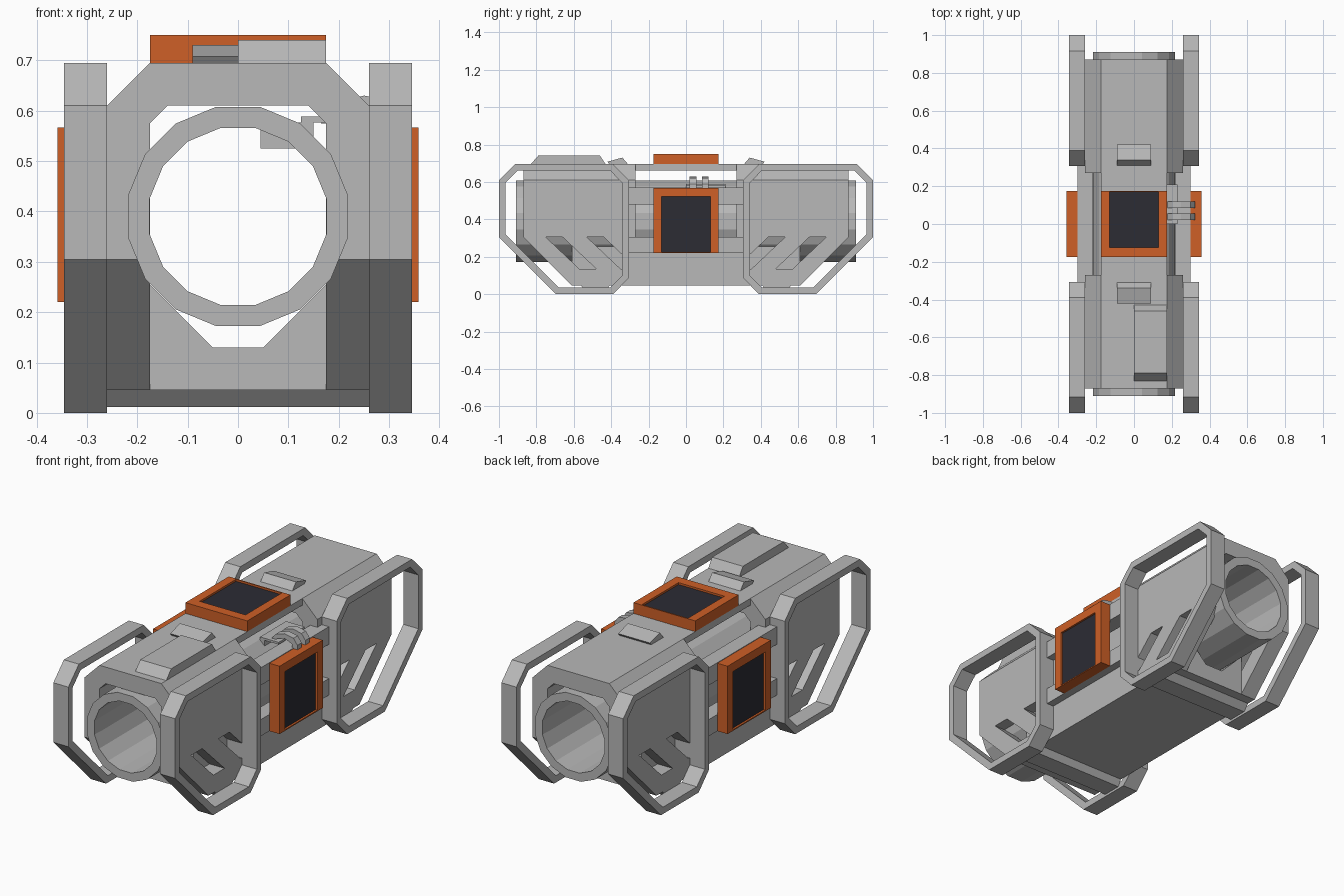
import bpy, bmesh
from math import pi, sin, cos
from mathutils import Vector

cube = bpy.data.objects.get("Cube")
if cube:
    bpy.data.objects.remove(cube, do_unlink=True)


def material(name, rgb):
    m = bpy.data.materials.new(name)
    m.use_nodes = True
    m.diffuse_color = (*rgb, 1)
    m.node_tree.nodes["Principled BSDF"].inputs["Base Color"].default_value = (*rgb, 1)
    return m


GREY = material("hull grey", (0.48, 0.48, 0.48))
ORANGE = material("frame orange", (0.62, 0.115, 0.02))
DARK = material("panel dark", (0.025, 0.025, 0.034))

# Axis the outline is extruded along -> rotation of the outline plane
TURN = {"x": (pi / 2, 0, pi / 2), "y": (pi / 2, 0, 0), "z": (0, 0, 0)}


def plate(name, axis, lo, hi, loops, mat=GREY):
    """Extrude a flat outline (first loop, later loops are holes) from lo to hi."""
    lo, hi = min(lo, hi), max(lo, hi)
    cu = bpy.data.curves.new(name, "CURVE")
    cu.dimensions = "2D"
    cu.fill_mode = "BOTH"
    cu.extrude = (hi - lo) / 2
    for loop in loops:
        sp = cu.splines.new("POLY")
        sp.points.add(len(loop) - 1)
        for p, (a, b) in zip(sp.points, loop):
            p.co = (a, b, 0, 1)
        sp.use_cyclic_u = True
    ob = bpy.data.objects.new(name, cu)
    bpy.context.collection.objects.link(ob)
    ob.rotation_euler = TURN[axis]
    setattr(ob.location, axis, (lo + hi) / 2)
    bpy.ops.object.select_all(action="DESELECT")
    ob.select_set(True)
    bpy.context.view_layer.objects.active = ob
    bpy.ops.object.convert(target="MESH")
    ob = bpy.context.view_layer.objects.active
    bm = bmesh.new()
    bm.from_mesh(ob.data)
    bmesh.ops.remove_doubles(bm, verts=bm.verts, dist=0.0002)
    bmesh.ops.recalc_face_normals(bm, faces=bm.faces)
    for f in bm.faces:
        f.smooth = False
        f.material_index = 0
    bm.to_mesh(ob.data)
    bm.free()
    ob.data.materials.clear()
    ob.data.materials.append(mat)
    return ob


def rect(a0, a1, b0, b1):
    return [(a0, b0), (a1, b0), (a1, b1), (a0, b1)]


def flip(loop, s):
    return [(a * s, b) for a, b in loop]


def mirrored(half):
    return half + [(-a, b) for a, b in reversed(half)]


def circle(r, n=16):
    return [(r * cos((i + .5) * 2 * pi / n), .39 + r * sin((i + .5) * 2 * pi / n))
            for i in range(n)]


SIDES = (("right", -1), ("left", 1))
ENDS = (("front", -1), ("back", 1))

# Central tube
plate("tube", "y", -.91, .91, [circle(.222), circle(.179)])

# Hull floor with sloped fillets
for side, s in SIDES:
    plate(side + "_floor_fillet", "y", -.61, .61,
          [flip([(.05, .13), (.175, .13), (.175, .255)], s)])
plate("floor", "y", -.61, .61, [rect(-.175, .175, .045, .13)])

# Hull side walls with slanted slots
wall = mirrored([(.27, .22), (.27, .61), (.87, .61), (.87, .305), (.61, .045)])
slots = []
for s in (-1, 1):
    slots.append(flip([(.75, .305), (.66, .305), (.48, .135), (.57, .135)], s))
    slots.append(flip([(.53, .305), (.44, .305), (.34, .21), (.34, .135), (.35, .135)], s))
for side, s in SIDES:
    plate(side + "_wall", "x", s * .175, s * .26, [wall] + slots)

# Roof shells and the bridge between them
roof = mirrored([(.14, .61), (.175, .575), (.175, .61), (.26, .61), (.175, .695)])
for end, e in ENDS:
    plate(end + "_roof", "y", e * .27, e * .87, [roof])
plate("roof_bridge", "y", -.27, .27, [rect(-.175, .175, .66, .695)])

# Guard rings and bottom cross bars
outer = [(.306, .086), (.306, .61), (.39, .695), (.915, .695),
         (1, .61), (1, .305), (.695, 0), (.39, 0)]
inner = [(.341, .1), (.341, .595), (.405, .66), (.9, .66),
         (.965, .595), (.965, .32), (.68, .035), (.405, .035)]
for end, e in ENDS:
    for side, s in SIDES:
        plate(f"{end}_{side}_guard_ring", "x", s * .26, s * .345,
              [flip(outer, e), flip(inner, e)])
    plate(end + "_cross_bar", "x", -.26, .26,
          [flip([(.41, .045), (.43, .012), (.53, .012), (.56, .045)], e)])
    # Roof clip
    plate(end + "_roof_clip", "x", -.09, .09,
          [flip([(.31, .695), (.34, .73), (.42, .708), (.41, .695)], e)])

# Raised box on the front roof
plate("roof_box", "x", 0, .175, [[(-.83, .695), (-.43, .695), (-.46, .74), (-.79, .74)]])

# Side panels on their rails
for side, s in SIDES:
    plate(side + "_upper_rail", "x", s * .22, s * .30, [rect(-.31, .31, .48, .57)])
    plate(side + "_lower_rail", "x", s * .22, s * .30, [rect(-.31, .31, .22, .305)])
    face = rect(-.175, .175, .22, .567)
    hole = rect(-.13, .13, .226, .523)
    plate(side + "_panel_back", "x", s * .30, s * .34, [face], ORANGE)
    plate(side + "_panel_frame", "x", s * .34, s * .358, [face, hole], ORANGE)
    plate(side + "_panel_cells", "x", s * .34, s * .348, [hole], DARK)

# Top panel
face = rect(-.175, .175, -.175, .175)
hole = rect(-.13, .13, -.125, .169)
plate("top_panel_back", "z", .695, .732, [face], ORANGE)
plate("top_panel_frame", "z", .732, .75, [face, hole], ORANGE)
plate("top_panel_cells", "z", .732, .74, [hole], DARK)

# Cable hooks beside the top panel, with their mount in the tube
arch = [(.165, .575), (.2, .615), (.25, .63), (.3, .62), (.322, .59), (.322, .56),
        (.295, .56), (.29, .59), (.25, .605), (.21, .595), (.185, .575)]
for i, y in enumerate((.02, .085)):
    plate(f"hook_{i + 1}", "y", y, y + .035, [arch])
plate("hook_plate", "y", 0, .21, [rect(.125, .23, .577, .588)])
plate("hook_mount", "y", 0, .21, [rect(.045, .15, .525, .577)])
